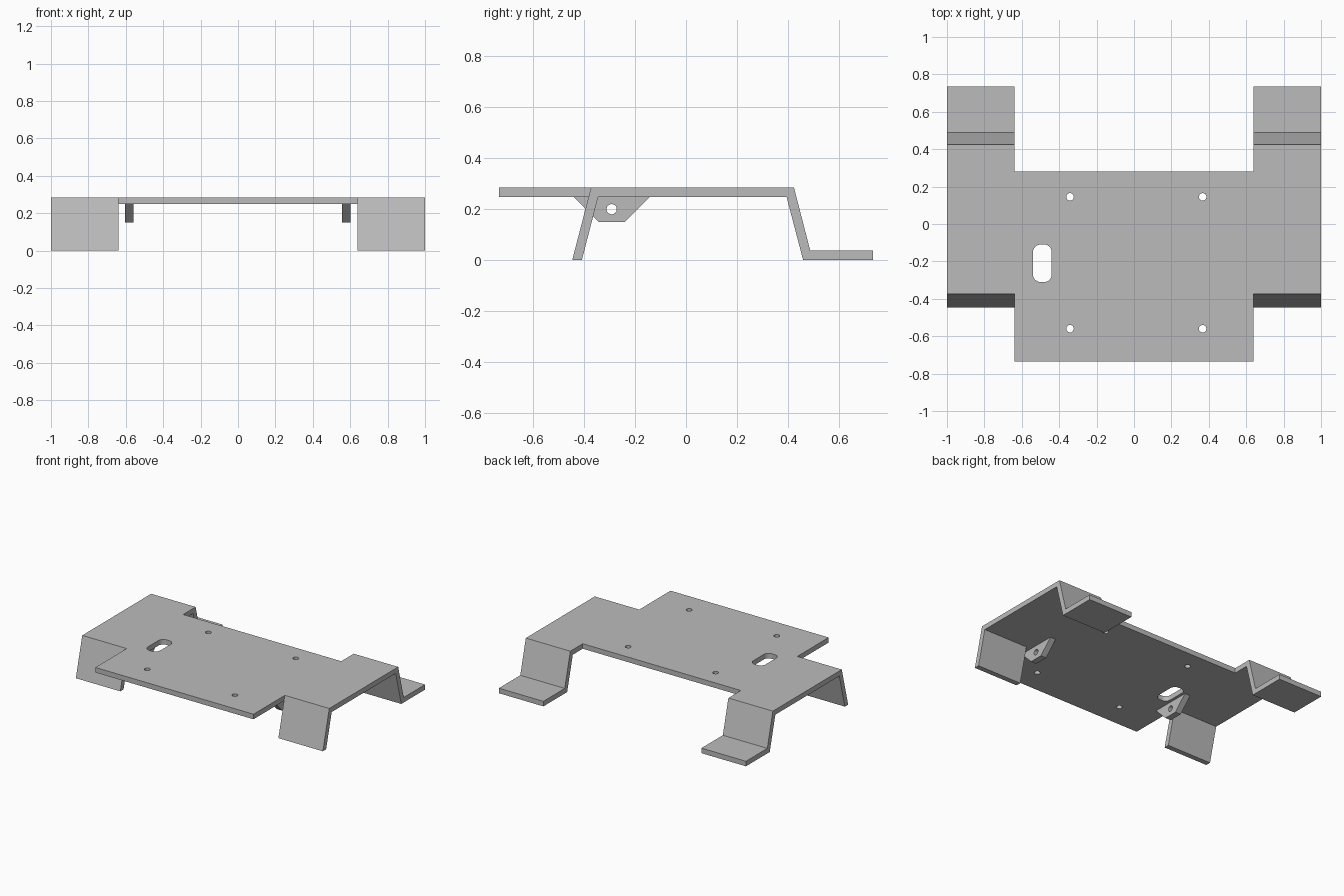
import bpy, bmesh, math
from mathutils import Vector

cube = bpy.data.objects.get("Cube")
if cube:
    bpy.data.objects.remove(cube, do_unlink=True)

metal = bpy.data.materials.new("grey_metal")
metal.use_nodes = True
GREY = (0.5, 0.5, 0.5, 1)
metal.diffuse_color = GREY
metal.node_tree.nodes["Principled BSDF"].inputs["Base Color"].default_value = GREY


def prism(name, outline, axis, lo, hi):
    """Extrude a 2D outline along z (outline in xy) or x (outline in yz)."""
    def place(a, b, d):
        return (a, b, d) if axis == "z" else (d, a, b)
    bm = bmesh.new()
    face = bm.faces.new([bm.verts.new(place(a, b, lo)) for a, b in outline])
    grown = bmesh.ops.extrude_face_region(bm, geom=[face])["geom"]
    moved = [v for v in grown if isinstance(v, bmesh.types.BMVert)]
    bmesh.ops.translate(bm, verts=moved, vec=Vector(place(0, 0, hi - lo)))
    bmesh.ops.recalc_face_normals(bm, faces=bm.faces)
    mesh = bpy.data.meshes.new(name)
    bm.to_mesh(mesh)
    bm.free()
    mesh.materials.append(metal)
    obj = bpy.data.objects.new(name, mesh)
    bpy.context.collection.objects.link(obj)
    return obj


def combine(target, tool, operation):
    """Apply a boolean and discard the tool."""
    tool.hide_render = True
    mod = target.modifiers.new("combine", "BOOLEAN")
    mod.operation, mod.object, mod.solver = operation, tool, "EXACT"
    bpy.context.view_layer.objects.active = target
    bpy.ops.object.modifier_apply(modifier=mod.name)
    bpy.data.objects.remove(tool, do_unlink=True)


def rounded(cx, cy, half_w, half_h, r, steps=8):
    """Rounded rectangle; a circle when both half sizes equal r."""
    pts = []
    for i, (sx, sy) in enumerate([(1, 1), (-1, 1), (-1, -1), (1, -1)]):
        for k in range(steps + 1):
            a = (i + k / steps) * math.pi / 2
            p = (cx + sx * (half_w - r) + r * math.cos(a),
                 cy + sy * (half_h - r) + r * math.sin(a))
            if not pts or math.dist(p, pts[-1]) > 1e-5:
                pts.append(p)
    if math.dist(pts[0], pts[-1]) < 1e-5:
        pts.pop()
    return pts


TOP, UNDER, SHEET = 0.285, 0.248, 0.037
INNER, FRONT, BACK = 0.64, -0.735, 0.28

# Central deck
deck = prism("deck_plate", [(-INNER, FRONT), (INNER, FRONT), (INNER, BACK), (-INNER, BACK)],
             "z", UNDER, TOP)

# Bent side strips: front leg, wing, rear leg and foot
strip = [(-0.447, 0), (-0.409, 0), (-0.345, UNDER), (0.395, UNDER), (0.46, 0),
         (0.735, 0), (0.735, SHEET), (0.488, SHEET), (0.424, TOP), (-0.373, TOP)]
for lo, hi in [(-1, -INNER), (INNER, 1)]:
    combine(deck, prism("side_strip", strip, "x", lo, hi), "UNION")

# Bolt holes and the slot
for x in (-0.342, 0.367):
    for y in (-0.56, 0.145):
        combine(deck, prism("bolt_cutter", rounded(x, y, 0.02, 0.02, 0.02), "z", 0.2, 0.35),
                "DIFFERENCE")
combine(deck, prism("slot_cutter", rounded(-0.49, -0.21, 0.05, 0.1, 0.04), "z", 0.2, 0.35),
        "DIFFERENCE")

# Pierced lugs hanging under the deck
lug = [(-0.441, UNDER), (-0.343, 0.15), (-0.241, 0.15), (-0.143, UNDER)]
for name, lo in [("right_lug", -0.605), ("left_lug", 0.557)]:
    part = prism(name, lug, "x", lo, lo + 0.045)
    hole = prism("lug_cutter", rounded(-0.292, 0.2, 0.02, 0.02, 0.02), "x", lo - 0.1, lo + 0.2)
    combine(part, hole, "DIFFERENCE")

# Smooth only the hole walls; bends stay sharp
for obj in [o for o in bpy.context.scene.objects if o.type == "MESH"]:
    bpy.ops.object.select_all(action="DESELECT")
    obj.select_set(True)
    bpy.context.view_layer.objects.active = obj
    bpy.ops.object.shade_smooth_by_angle(angle=math.radians(13))
